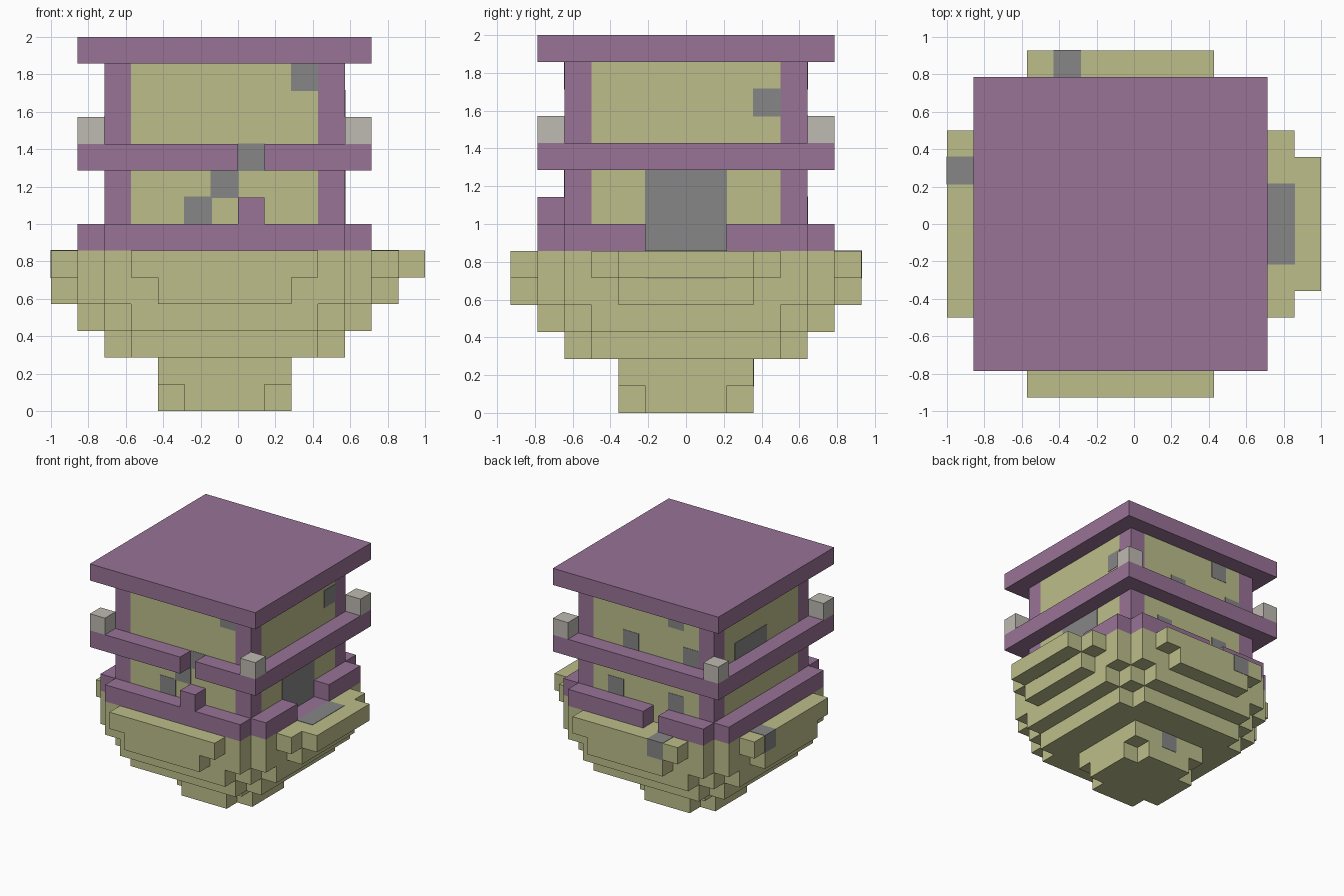
import bpy, bmesh
from mathutils import Vector

cube = bpy.data.objects.get("Cube")
if cube:
    bpy.data.objects.remove(cube, do_unlink=True)

U = 1 / 7   # one block
MID = 6.5   # tower axis in block units


def material(name, rgb):
    m = bpy.data.materials.new(name)
    m.use_nodes = True
    m.diffuse_color = (*rgb, 1)
    m.node_tree.nodes["Principled BSDF"].inputs["Base Color"].default_value = (*rgb, 1)
    return m


STONE = material("pale_yellow_stone", (0.503, 0.515, 0.254))
PURPLE = material("purple_block", (0.314, 0.171, 0.305))
GREY = material("grey_block", (0.24, 0.24, 0.24))
LAMP = material("warm_white", (0.52, 0.49, 0.445))


def finish(name, bm, mat):
    bmesh.ops.recalc_face_normals(bm, faces=bm.faces[:])
    mesh = bpy.data.meshes.new(name)
    bm.to_mesh(mesh)
    bm.free()
    mesh.materials.append(mat)
    obj = bpy.data.objects.new(name, mesh)
    bpy.context.collection.objects.link(obj)
    return obj


def place(x, y, z):
    return Vector(((x - 7) * U, (y - MID) * U, z * U))


def box(name, mat, x, y, z, grow=0.0):
    """Box filling the block range (first, last) on every axis."""
    lo = place(x[0], y[0], z[0]) - Vector((grow,) * 3)
    hi = place(x[1] + 1, y[1] + 1, z[1] + 1) + Vector((grow,) * 3)
    bm = bmesh.new()
    bmesh.ops.create_cube(bm, size=1)
    for v in bm.verts:
        v.co = (lo + hi) / 2 + v.co * (hi - lo)
    return finish(name, bm, mat)


def slab(name, mat, half, steps, z0, z1):
    """Square storey with stair-stepped corners."""
    corner = []
    for s in range(steps + 1):
        corner.append((half - s, half - steps + s))
        if s < steps:
            corner.append((half - s - 1, half - steps + s))
    outline = []
    for _ in range(4):
        outline += corner
        corner = [(-y, x) for x, y in corner]
    bm = bmesh.new()
    base = bm.faces.new([bm.verts.new(place(MID + x, MID + y, z0)) for x, y in outline])
    top = bmesh.ops.extrude_face_region(bm, geom=[base])["geom"]
    for v in top:
        if isinstance(v, bmesh.types.BMVert):
            v.co.z = z1 * U
    return finish(name, bm, mat)


def patch(name, x, y, z, mat=GREY):
    return box(name, mat, x, y, z, grow=0.003)


# Stepped stone bowl
slab("bowl_foot", STONE, 2.5, 1, 0, 1)
slab("bowl_stem", STONE, 2.5, 0, 1, 2)
slab("bowl_lower", STONE, 4.5, 1, 2, 3)
slab("bowl_middle", STONE, 5.5, 2, 3, 4)
slab("bowl_upper", STONE, 5.5, 1, 4, 6)

# Ledges around the bowl, narrower underneath
for z, a, b in ((5, 3, 9), (4, 4, 8)):
    for side, n in (("front", 0), ("back", 12)):
        box(f"{side}_ledge", STONE, (a, b), (n, n), (z, z))
    for side, n in (("right", 0), ("left", 12)):
        box(f"{side}_ledge", STONE, (n, n), (a, b), (z, z))
box("door_step", STONE, (13, 13), (4, 8), (5, 5))

# Tower walls and corner posts
slab("tower_walls", STONE, 4.5, 1, 6, 13)
for x in (2, 10):
    for y in (2, 10):
        box("corner_post", PURPLE, (x, x), (y, y), (6, 12))

# Lower railing with a door gap and a back gap
box("lower_railing_front", PURPLE, (2, 10), (1, 1), (6, 6))
box("lower_railing_right", PURPLE, (1, 1), (2, 10), (6, 6))
for a, b in ((2, 4), (8, 10)):
    box("lower_railing_left", PURPLE, (11, 11), (a, b), (6, 6))
for a, b in ((2, 4), (6, 10)):
    box("lower_railing_back", PURPLE, (a, b), (11, 11), (6, 6))
box("railing_knob", PURPLE, (7, 7), (1, 1), (7, 7))

# Balcony ring with a front gap
for a, b in ((1, 6), (8, 11)):
    box("balcony_front", PURPLE, (a, b), (1, 1), (9, 9))
box("balcony_back", PURPLE, (1, 11), (11, 11), (9, 9))
for x in (1, 11):
    box("balcony_side", PURPLE, (x, x), (2, 10), (9, 9))

# Balcony corner lamps
for x in (1, 11):
    for y in (1, 11):
        box("corner_lamp", LAMP, (x, x), (y, y), (10, 10))

# Roof
slab("roof", PURPLE, 5.5, 0, 13, 14)

# Door and its threshold
patch("door", (10, 10), (5, 7), (6, 8))
patch("threshold", (11, 11), (5, 7), (5, 5), PURPLE)
patch("door_mat", (12, 12), (5, 7), (5, 5))

# Worn grey blocks set into the walls
for x, z in ((9, 12), (7, 9), (6, 8), (5, 7)):
    patch("front_worn_block", (x, x), (2, 2), (z, z))
for x, z in ((4, 12), (7, 10), (3, 10), (8, 7), (4, 7)):
    patch("back_worn_block", (x, x), (10, 10), (z, z))
patch("left_worn_block", (10, 10), (9, 9), (11, 11))
patch("right_window", (2, 2), (6, 8), (10, 10))

# Worn grey blocks in the bowl
patch("right_ledge_worn_block", (0, 0), (8, 8), (5, 5))
patch("back_ledge_worn_block", (4, 4), (12, 12), (5, 5))
patch("stem_worn_block", (6, 6), (8, 8), (1, 1))
